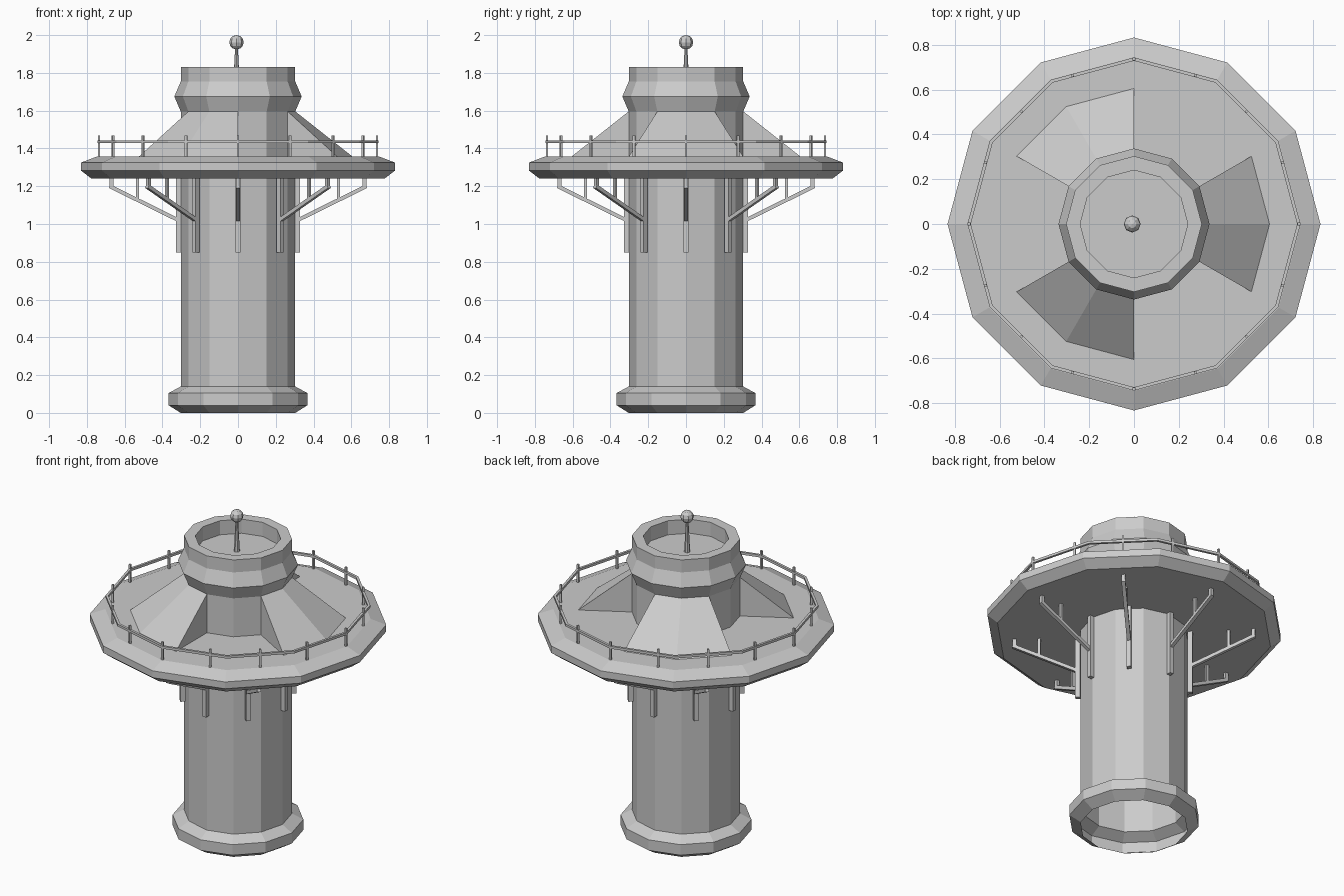
import bpy, bmesh
from math import cos, sin, pi, radians
from mathutils import Vector, Matrix

if "Cube" in bpy.data.objects:
    bpy.data.objects.remove(bpy.data.objects["Cube"])

N = 12


def polar(r, deg, z):
    a = radians(deg)
    return Vector((r * cos(a), r * sin(a), z))


def finish(name, bm):
    bmesh.ops.recalc_face_normals(bm, faces=bm.faces[:])
    me = bpy.data.meshes.new(name)
    bm.to_mesh(me)
    bm.free()
    ob = bpy.data.objects.new(name, me)
    bpy.context.collection.objects.link(ob)
    return ob


def lathe(name, profile, cap_end=False, closed=False):
    """Revolve (radius, z) points into a 12-sided shell."""
    bm = bmesh.new()
    rings = [[bm.verts.new(polar(r, 360 / N * i, z)) for i in range(N)] for r, z in profile]
    pairs = list(zip(rings, rings[1:]))
    if closed:
        pairs.append((rings[-1], rings[0]))
    for a, b in pairs:
        for i in range(N):
            j = (i + 1) % N
            bm.faces.new((a[i], a[j], b[j], b[i]))
    if cap_end:
        bm.faces.new(rings[-1])
    return finish(name, bm)


def beam(bm, p, q, width, depth, deg):
    """Box from p to q, its width across the radial direction at deg."""
    z = (q - p).normalized()
    y = Vector((-sin(radians(deg)), cos(radians(deg)), 0))
    x = y.cross(z)
    rot = Matrix((x, y, z)).transposed().to_4x4()
    size = Matrix.Diagonal((depth, width, (q - p).length, 1))
    bmesh.ops.create_cube(bm, size=1, matrix=Matrix.Translation((p + q) / 2) @ rot @ size)


# Hollow tower: foot moulding, shaft, collar, recessed roof
lathe("tower", [(.303, 0), (.367, .04), (.367, .105), (.303, .14), (.303, 1.595),
                (.337, 1.675), (.303, 1.755), (.303, 1.832), (.24, 1.832), (.24, 1.745)],
      cap_end=True)

# Wide deck around the shaft
lathe("deck", [(.30, 1.24), (.775, 1.24), (.832, 1.283), (.832, 1.325), (.745, 1.358), (.30, 1.358)],
      closed=True)

# Hand rail
lathe("hand_rail", [(.728, 1.428), (.743, 1.428), (.743, 1.443), (.728, 1.443)], closed=True)

# Rail posts, following the twelve-sided rail
bm = bmesh.new()
for i in range(16):
    deg = i * 22.5
    r = .736 * cos(pi / N) / cos(radians(deg % 30 - 15))
    beam(bm, polar(r, deg, 1.35), polar(r, deg, 1.468), .012, .012, deg)
finish("rail_posts", bm)

# Three sloping buttresses on the deck
for n, mid in enumerate((0, 120, 240)):
    bm = bmesh.new()
    cols = []
    for d in (-30, 0, 30):
        cols.append([bm.verts.new(polar(r, mid + d, z))
                     for r, z in ((.302, 1.357), (.606, 1.357), (.302, 1.597))])
    for a, b in zip(cols, cols[1:]):
        for i in range(3):
            j = (i + 1) % 3
            bm.faces.new((a[i], a[j], b[j], b[i]))
    bm.faces.new(cols[0])
    bm.faces.new(cols[-1])
    finish("buttress_%d" % (n + 1), bm)

# Eight brackets under the deck: wall post, diagonal strut, two hangers
bm = bmesh.new()
for i in range(8):
    d = i * 45
    beam(bm, polar(.315, d, .848), polar(.315, d, 1.245), .025, .028, d)
    beam(bm, polar(.315, d, 1.02), polar(.68, d, 1.2), .022, .02, d)
    beam(bm, polar(.532, d, 1.125), polar(.532, d, 1.245), .016, .016, d)
    beam(bm, polar(.67, d, 1.19), polar(.67, d, 1.245), .02, .02, d)
finish("deck_brackets", bm)

# Antenna mast and ball
bm = bmesh.new()
bmesh.ops.create_cone(bm, cap_ends=True, segments=8, radius1=.017, radius2=.007, depth=.195,
                      matrix=Matrix.Translation((-.008, 0, 1.8425)))
finish("antenna_mast", bm)
bm = bmesh.new()
bmesh.ops.create_uvsphere(bm, u_segments=8, v_segments=6, radius=.038,
                          matrix=Matrix.Translation((-.008, 0, 1.962)))
finish("antenna_ball", bm)
